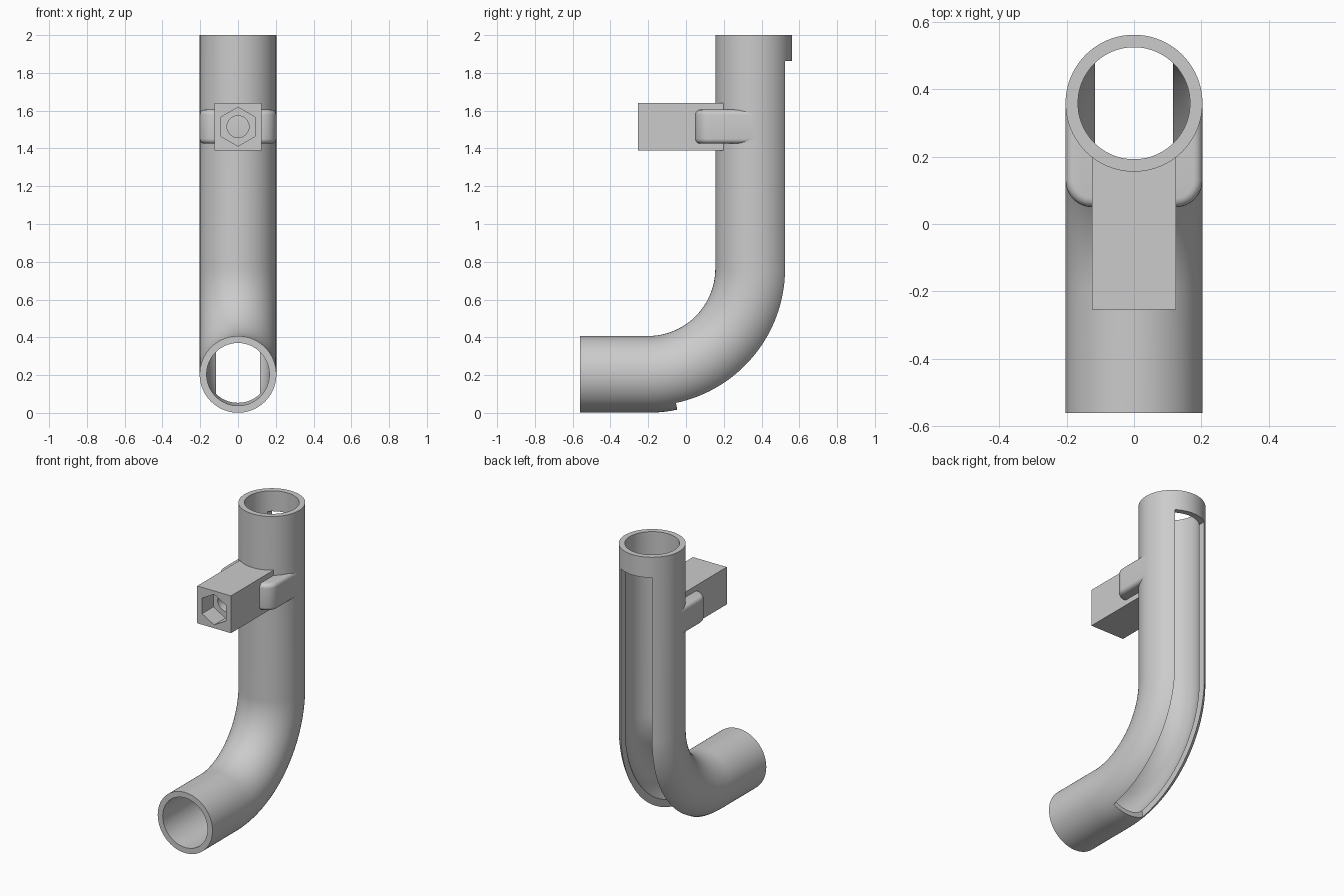
import bpy, bmesh
from math import sin, cos, pi, radians

cube = bpy.data.objects.get("Cube")
if cube:
    bpy.data.objects.remove(cube, do_unlink=True)

grey = bpy.data.materials.new("plain grey")
grey.use_nodes = True
grey.diffuse_color = (0.6, 0.6, 0.6, 1)
grey.node_tree.nodes["Principled BSDF"].inputs["Base Color"].default_value = grey.diffuse_color

OUTER, INNER, BEND = 0.203, 0.166, 0.56
PIPE_Y, PIPE_Z = 0.358, 0.204      # upright axis y, lower axis z
CEN_Y, CEN_Z = PIPE_Y - BEND, PIPE_Z + BEND
BOLT_Z = 1.515


def make_object(name, bm):
    bmesh.ops.recalc_face_normals(bm, faces=bm.faces[:])
    mesh = bpy.data.meshes.new(name)
    bm.to_mesh(mesh)
    bm.free()
    obj = bpy.data.objects.new(name, mesh)
    bpy.context.collection.objects.link(obj)
    mesh.materials.append(grey)
    return obj


def activate(obj):
    bpy.ops.object.select_all(action='DESELECT')
    obj.select_set(True)
    bpy.context.view_layer.objects.active = obj


def cut(obj, cutter):
    """Subtract a cutter and throw it away."""
    cutter.hide_render = True
    activate(obj)
    mod = obj.modifiers.new("cut", 'BOOLEAN')
    mod.operation, mod.solver, mod.object = 'DIFFERENCE', 'EXACT', cutter
    bpy.ops.object.modifier_apply(modifier=mod.name)
    bpy.data.objects.remove(cutter, do_unlink=True)


def smooth(obj, angle=30):
    activate(obj)
    bpy.ops.object.shade_smooth_by_angle(angle=radians(angle))


def rod(name, radius, y0, y1, sides):
    """Cylinder cutter along y at bolt height."""
    bpy.ops.mesh.primitive_cylinder_add(vertices=sides, radius=radius, depth=y1 - y0,
                                        location=(0, (y0 + y1) / 2, BOLT_Z),
                                        rotation=(pi / 2, 0, 0))
    bpy.context.object.name = name
    return bpy.context.object


def bore():
    """Upright cutter that keeps the mount out of the pipe's inside."""
    bpy.ops.mesh.primitive_cylinder_add(vertices=64, radius=0.185, depth=1,
                                        location=(0, PIPE_Y, BOLT_Z))
    return bpy.context.object


def place(x, out, station):
    """Point at sideways x and outward offset from the pipe axis."""
    y, z, a = station
    return (x, y + out * sin(a), z - out * cos(a))


def bend(start, steps):
    angles = [start + (pi / 2 - start) * i / steps for i in range(steps + 1)]
    return [(CEN_Y + BEND * sin(a), CEN_Z - BEND * cos(a), a) for a in angles]


# Hollow bent pipe: outer skin forward, inner skin back, closed ring by ring
path = [(-0.56, PIPE_Z, 0)] + bend(0, 40) + [(PIPE_Y, 2, pi / 2)]
loops = [(s, OUTER) for s in path] + [(s, INNER) for s in reversed(path)]
SIDES = 80
bm = bmesh.new()
rings = [[bm.verts.new(place(r * sin(2 * pi * k / SIDES), r * cos(2 * pi * k / SIDES), s))
          for k in range(SIDES)] for s, r in loops]
for a, b in zip(rings, rings[1:] + rings[:1]):
    for k in range(SIDES):
        j = (k + 1) % SIDES
        bm.faces.new((a[k], a[j], b[j], b[k]))
pipe = make_object("bent_pipe", bm)

# Long slot along the outside of the bend and up the back
bm = bmesh.new()
section = [(-0.116, 0.06), (0.116, 0.06), (0.116, 0.3), (-0.116, 0.3)]
slot_path = bend(radians(11.8), 36) + [(PIPE_Y, 1.863, pi / 2)]
rings = [[bm.verts.new(place(x, o, s)) for x, o in section] for s in slot_path]
for a, b in zip(rings, rings[1:]):
    for k in range(4):
        j = (k + 1) % 4
        bm.faces.new((a[k], a[j], b[j], b[k]))
bm.faces.new(rings[0])
bm.faces.new(rings[-1])
cut(pipe, make_object("slot_cutter", bm))
smooth(pipe)

# Square mounting arm with hexagonal nut pocket and bolt hole
bm = bmesh.new()
bmesh.ops.create_cube(bm, size=1)
for v in bm.verts:
    v.co = (v.co.x * 0.25, -0.253 if v.co.y < 0 else 0.27, BOLT_Z + v.co.z * 0.25)
arm = make_object("mounting_arm", bm)
cut(arm, bore())
cut(arm, rod("nut_pocket", 0.103, -0.4, -0.133, 6))
cut(arm, rod("bolt_hole", 0.058, -0.2, 0.15, 32))
smooth(arm)

# Rounded saddle joining the arm to the pipe sides
bm = bmesh.new()
R, HALF, FRONT, HEIGHT = 0.08, OUTER, 0.05, 0.18
right = [(HALF - R + R * sin(a), FRONT + R - R * cos(a))
         for a in (pi / 2 * i / 12 for i in range(13))] + [(HALF, PIPE_Y)]
outline = right + [(-x, y) for x, y in reversed(right)]
base = bm.faces.new([bm.verts.new((x, y, BOLT_Z - HEIGHT / 2)) for x, y in outline])
lifted = bmesh.ops.extrude_face_region(bm, geom=[base])["geom"]
bmesh.ops.translate(bm, vec=(0, 0, HEIGHT),
                    verts=[g for g in lifted if isinstance(g, bmesh.types.BMVert)])
rims = [e for e in bm.edges if abs(e.verts[0].co.z - e.verts[1].co.z) < 0.001
        and min(v.co.y for v in e.verts) < PIPE_Y - 0.01]
bmesh.ops.bevel(bm, geom=rims, offset=0.026, segments=5, profile=0.5, affect='EDGES')
saddle = make_object("pipe_saddle", bm)
cut(saddle, bore())
smooth(saddle, 40)
